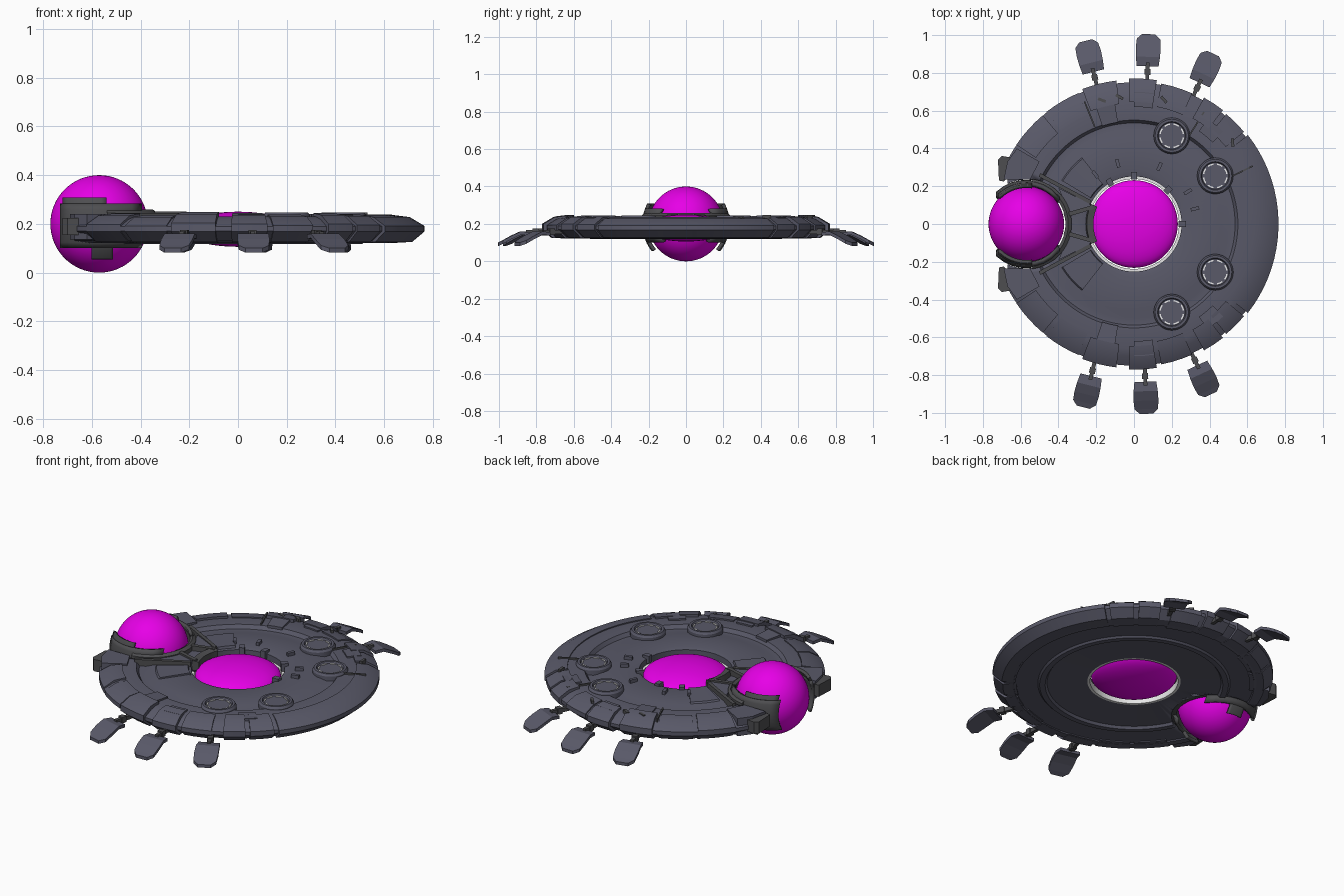
import bpy, bmesh, math
from mathutils import Matrix, Vector

cube = bpy.data.objects.get("Cube")
if cube:
    bpy.data.objects.remove(cube, do_unlink=True)


def material(name, rgb):
    m = bpy.data.materials.new(name)
    m.use_nodes = True
    m.diffuse_color = (*rgb, 1)
    m.node_tree.nodes["Principled BSDF"].inputs["Base Color"].default_value = (*rgb, 1)
    return m


HULL = material("hull_grey", (0.1, 0.1, 0.14))
DARK = material("clamp_grey", (0.075, 0.075, 0.08))
GLOW = material("magenta", (0.8, 0.0, 0.8))
WHITE = material("white", (0.8, 0.8, 0.8))


def finish(name, bm, mat, smooth=True):
    bmesh.ops.remove_doubles(bm, verts=bm.verts, dist=0.0001)
    bmesh.ops.recalc_face_normals(bm, faces=bm.faces)
    me = bpy.data.meshes.new(name)
    bm.to_mesh(me)
    bm.free()
    ob = bpy.data.objects.new(name, me)
    bpy.context.collection.objects.link(ob)
    me.materials.append(mat)
    if smooth:
        bpy.ops.object.select_all(action='DESELECT')
        ob.select_set(True)
        bpy.context.view_layer.objects.active = ob
        bpy.ops.object.shade_smooth_by_angle(angle=math.radians(25))
    return ob


def lathe(name, profile, mat, a0=0, a1=360, centre=(0, 0), step=4):
    """Sweep a closed (radius, z) profile about a vertical axis."""
    bm = bmesh.new()
    n = max(2, round((a1 - a0) / step))
    full = a1 - a0 == 360
    rings = []
    for i in range(n if full else n + 1):
        a = math.radians(a0 + (a1 - a0) * i / n)
        rings.append([bm.verts.new((centre[0] + r * math.cos(a),
                                    centre[1] + r * math.sin(a), z)) for r, z in profile])
    k = len(profile)
    for i in range(n):
        p, q = rings[i], rings[(i + 1) % len(rings)]
        for j in range(k):
            bm.faces.new((p[j], q[j], q[(j + 1) % k], p[(j + 1) % k]))
    if not full:
        bm.faces.new(rings[0])
        bm.faces.new(rings[-1])
    return finish(name, bm, mat)


def prism(name, points, z0, z1, mat):
    """Extrude a flat outline between two heights."""
    bm = bmesh.new()
    low = [bm.verts.new((x, y, z0)) for x, y in points]
    top = [bm.verts.new((x, y, z1)) for x, y in points]
    bm.faces.new(low)
    bm.faces.new(top)
    for i in range(len(points)):
        j = (i + 1) % len(points)
        bm.faces.new((low[i], low[j], top[j], top[i]))
    return finish(name, bm, mat, False)


def beam(name, p, q, width, z0, z1, mat):
    p, q = Vector(p), Vector(q)
    d = (q - p).normalized()
    s = Vector((-d.y, d.x)) * width / 2
    return prism(name, [p + s, q + s, q - s, p - s], z0, z1, mat)


def polar(r, deg):
    return (r * math.cos(math.radians(deg)), r * math.sin(math.radians(deg)))


def ball(name, loc, radii):
    bm = bmesh.new()
    bmesh.ops.create_uvsphere(bm, u_segments=64, v_segments=32, radius=1)
    bm.transform(Matrix.Translation(loc) @ Matrix.Diagonal((*radii, 1)))
    return finish(name, bm, GLOW)


ORB = (-0.57, 0, 0.2)

# Saucer body, cut away around the orb
disc = lathe("saucer_body", [
    (.252, .14), (.252, .215), (.28, .222), (.46, .217), (.5, .207), (.535, .207),
    (.55, .228), (.66, .23), (.70, .218), (.75, .19), (.75, .17), (.70, .13),
    (.65, .122), (.645, .128), (.52, .128), (.51, .118), (.48, .118), (.47, .132)],
    HULL, step=3)
cutters = [lathe("orb_cutter", [(0, 0), (0, .4), (.235, .4), (.235, 0)], HULL, centre=ORB[:2]),
           prism("gap_cutter", [(-1, -.5), (-.67, -.5), (-.67, .5), (-1, .5)], 0, .4, HULL)]
for c in cutters:
    mod = disc.modifiers.new("cut", 'BOOLEAN')
    mod.operation = 'DIFFERENCE'
    mod.solver = 'EXACT'
    mod.object = c
    c.hide_render = True
    c.hide_viewport = True

# Glowing lens, orb and the pale liner of the central opening
ball("centre_lens", (0, 0, .178), (.232, .232, .072))
ball("orb", ORB, (.2, .2, .2))
lathe("opening_liner", [(.238, .14), (.238, .18), (.253, .18), (.253, .14)], WHITE)

# Raised rim plates
rim = [(.64, .2), (.64, .236), (.705, .228), (.765, .192), (.765, .168), (.715, .126), (.64, .122)]
lathe("rear_rim_plate", rim, HULL, -38, 38)
for s, side in ((1, "left"), (-1, "right")):
    def arc(name, profile, a0, a1):
        lo, hi = sorted((s * a0, s * a1))
        lathe(f"{name}_{side}", profile, HULL, lo, hi)

    for a0, a1, grow, lift in ((40, 50, -.005, .004), (52, 61, 0, .008), (66, 79, -.008, .002),
                               (81, 92, .006, .008), (97, 111, 0, .012),
                               (113, 128, -.012, 0), (130, 146, -.014, .006)):
        arc("rim_plate", [(r + grow, z + lift if z > .19 else z) for r, z in rim], a0, a1)
    # Deck plates beside the rim
    arc("deck_wedge", [(.545, .2), (.545, .236), (.65, .242), (.65, .2)], 99, 108)
    arc("deck_plate", [(.62, .2), (.62, .238), (.7, .238), (.7, .2)], 81, 90)
    arc("deck_plate", [(.6, .2), (.6, .238), (.68, .238), (.68, .2)], 46, 55)
    arc("inner_deck", [(.26, .2), (.27, .232), (.44, .226), (.46, .2)], 128, 149)
    for a in (26, 58, 112):
        beam(f"deck_seam_{side}", polar(.555, a), polar(.7, a), .008, .2, .239, DARK)
    for a in (38, 75, 95, 103):
        beam(f"rim_clip_{side}", polar(.665, a), polar(.69, a + 3), .015, .2, .247, DARK)

    # Small fins around the lens
    for a in (14, 31, 66, 105, 128):
        beam(f"fin_{side}", polar(.31, a), polar(.355, a), .018, .2, .24, HULL)
    for a in (45, 90, 120):
        beam(f"lens_clip_{side}", polar(.235, a), polar(.275, a), .03, .19, .235, HULL)

    # Round emitters with dashed white rings
    for x, y in ((.2, .467), (.43, .255)):
        c = (x, s * y)
        lathe(f"emitter_{side}", [(0, .19), (0, .236), (.07, .236), (.075, .246), (.088, .246),
                                  (.096, .234), (.096, .19)], HULL, centre=c, step=10)
        for i in range(8):
            lathe(f"emitter_dash_{side}", [(.059, .233), (.059, .24), (.066, .24), (.066, .233)],
                  WHITE, i * 45 + 8, i * 45 + 37, c, 10)

    # Paddles on stalks
    for x, y, a in ((-.215, .805, 104), (.072, .835, 88), (.347, .748, 65)):
        base = Vector((x - (.012 if s < 0 else 0), s * y))
        d = Vector(polar(1, s * a))
        w = Vector((-d.y, d.x))
        bm = bmesh.new()
        prev = None
        for u, half, z in ((0, .058, .155), (.05, .064, .16), (.1, .066, .137),
                           (.145, .062, .112), (.17, .035, .1)):
            p = base + d * u
            section = [bm.verts.new((*(p + w * k * half), z + dz))
                       for k, dz in ((-1, -.018), (1, -.018), (1, 0), (-1, 0))]
            if prev:
                for j in range(4):
                    bm.faces.new((prev[j], section[j], section[(j + 1) % 4], prev[(j + 1) % 4]))
            else:
                bm.faces.new(section)
            prev = section
        bm.faces.new(prev)
        finish(f"paddle_{side}", bm, HULL, False)
        beam(f"stalk_{side}", base - d * .1, base + d * .02, .02, .145, .168, DARK)
        beam(f"stalk_joint_{side}", base - d * .045, base - d * .015, .032, .14, .175, DARK)

    # Curved clamp shell hugging the orb
    for x0, x1, z0, z1 in ((-.725, -.4, .105, .28), (-.715, -.54, .28, .305), (-.6, -.515, .06, .105)):
        bm = bmesh.new()
        n = 8
        grid = []
        for i in range(n + 1):
            row = []
            for j in range(n + 1):
                px, pz = x0 + (x1 - x0) * i / n, z0 + (z1 - z0) * j / n
                v = Vector((px - ORB[0], pz - ORB[2]))
                out = math.sqrt(.225 ** 2 - v.length_squared)
                row.append(bm.verts.new((px, s * out, pz)))
            grid.append(row)
        for i in range(n):
            for j in range(n):
                bm.faces.new((grid[i][j], grid[i + 1][j], grid[i + 1][j + 1], grid[i][j + 1]))
        shell = finish(f"orb_clamp_{side}", bm, DARK)
        mod = shell.modifiers.new("thickness", 'SOLIDIFY')
        mod.thickness = .018
        mod.offset = 0

    # Horn tips beside the orb
    prism(f"horn_{side}", [(-.715, s * .23), (-.69, s * .225), (-.63, s * .29), (-.635, s * .35),
                           (-.7, s * .36), (-.72, s * .34)], .155, .225, DARK)
    prism(f"horn_base_{side}", [(-.69, s * .235), (-.55, s * .235), (-.5, s * .33),
                                (-.62, s * .4), (-.67, s * .33)], .135, .24, HULL)

    # Struts fanning from the lens to the orb
    beam(f"inner_strut_{side}", (-.215, s * .09), (-.37, s * .045), .022, .18, .25, DARK)
    beam(f"outer_strut_{side}", (-.23, s * .115), (-.5, s * .26), .02, .18, .245, DARK)
    prism(f"neck_plate_{side}", [(-.225, s * .08), (-.345, s * .06), (-.4, s * .19),
                                 (-.235, s * .11)], .15, .24, HULL)

# Cradle behind the orb and the lens yoke
lathe("orb_cradle", [(.207, .14), (.207, .25), (.222, .258), (.24, .245), (.24, .14)],
      DARK, -82, 82, ORB[:2])
lathe("lens_yoke", [(.215, .19), (.215, .24), (.25, .248), (.26, .19)], DARK, 155, 205)
beam("lens_clip_rear", (.235, 0), (.275, 0), .03, .19, .235, HULL)
